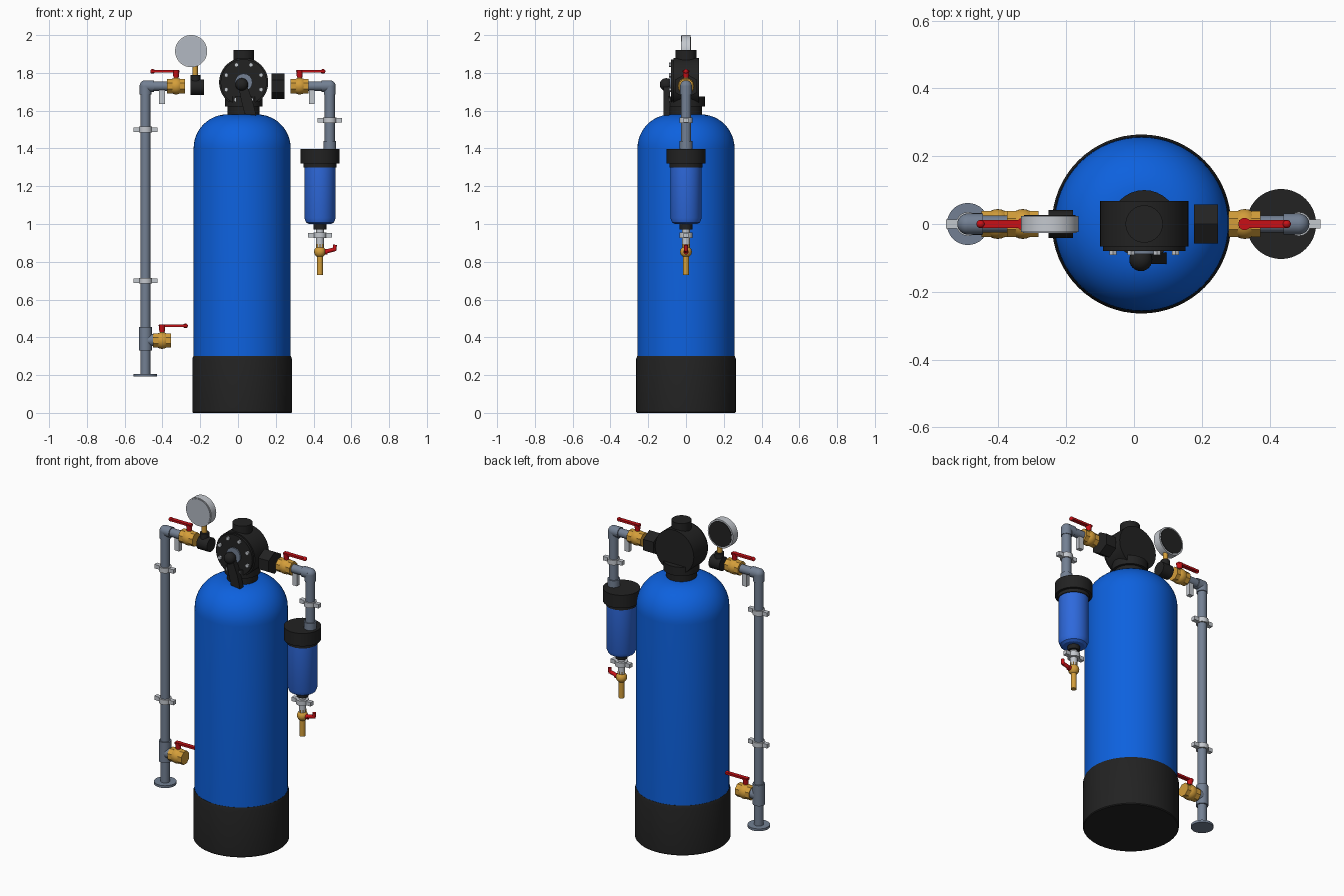
import bpy, bmesh, math
from mathutils import Vector, Matrix

cube = bpy.data.objects.get("Cube")
if cube:
    bpy.data.objects.remove(cube)


def material(name, r, g, b):
    lin = [((c / 255 + 0.055) / 1.055) ** 2.4 if c > 10 else c / 3294 for c in (r, g, b)] + [1]
    m = bpy.data.materials.new(name)
    m.use_nodes = True
    m.diffuse_color = lin
    m.node_tree.nodes["Principled BSDF"].inputs["Base Color"].default_value = lin
    return m


TANK = material("tank blue", 13, 97, 222)
BOWL = material("filter blue", 46, 105, 220)
BLACK = material("black plastic", 34, 34, 34)
GREY = material("slate pipe", 115, 128, 147)
LIGHT = material("light grey", 196, 200, 206)
DIAL = material("dial grey", 178, 184, 194)
BRASS = material("brass", 212, 158, 58)
RED = material("red handle", 200, 16, 22)


def finish(name, bm, mat):
    """Turn a bmesh into an object, smooth except at sharp corners."""
    bmesh.ops.recalc_face_normals(bm, faces=bm.faces)
    for f in bm.faces:
        f.smooth = True
    for e in bm.edges:
        e.smooth = e.calc_face_angle(0) < math.radians(32)
    me = bpy.data.meshes.new(name)
    bm.to_mesh(me)
    bm.free()
    me.materials.append(mat)
    ob = bpy.data.objects.new(name, me)
    bpy.context.collection.objects.link(ob)
    return ob


def rod(name, a, b, r, mat, r2=None, sides=32, roll=0):
    """Cylinder or cone between two points."""
    a, b = Vector(a), Vector(b)
    d = b - a
    bm = bmesh.new()
    bmesh.ops.create_cone(bm, cap_ends=True, segments=sides, radius1=r,
                          radius2=r if r2 is None else r2, depth=d.length)
    turn = d.to_track_quat('Z', 'Y').to_matrix().to_4x4() @ Matrix.Rotation(roll, 4, 'Z')
    bm.transform(Matrix.Translation((a + b) / 2) @ turn)
    return finish(name, bm, mat)


def ball(name, c, r, mat):
    bm = bmesh.new()
    bmesh.ops.create_uvsphere(bm, u_segments=24, v_segments=14, radius=r)
    bm.transform(Matrix.Translation(c))
    return finish(name, bm, mat)


def box(name, c, size, mat):
    bm = bmesh.new()
    bmesh.ops.create_cube(bm, size=1)
    bm.transform(Matrix.Translation(c) @ Matrix.Diagonal((*size, 1)))
    return finish(name, bm, mat)


def lathe(name, x, profile, mat, steps=64):
    """Spin a (radius, z) profile about a vertical axis at x."""
    bm = bmesh.new()
    vs = [bm.verts.new((r, 0, z)) for r, z in profile]
    es = [bm.edges.new(p) for p in zip(vs, vs[1:])]
    bmesh.ops.spin(bm, geom=vs + es, cent=(0, 0, 0), axis=(0, 0, 1),
                   angle=math.tau, steps=steps, use_duplicate=False)
    bmesh.ops.remove_doubles(bm, verts=bm.verts, dist=1e-4)
    bm.transform(Matrix.Translation((x, 0, 0)))
    return finish(name, bm, mat)


# Tank and base
TX = 0.022
dome = [(0.08 + 0.177 * math.cos(t), 1.4 + 0.18 * math.sin(t))
        for t in [i * math.pi / 24 for i in range(13)]]
lathe("tank", TX, [(0, 0.1), (0.257, 0.1)] + dome + [(0, 1.58)], TANK)
lathe("tank_base", TX, [(0, 0), (0.26, 0), (0.264, 0.005), (0.264, 0.285),
                        (0.258, 0.302), (0, 0.302)], BLACK)

# Control head
HX, HZ = 0.03, 1.75
rod("head_neck", (HX, 0, 1.57), (HX, 0, 1.63), 0.085, BLACK)
rod("head_flange", (HX, 0, 1.622), (HX, 0, 1.675), 0.1, BLACK)
rod("head_body", (HX, -0.066, HZ), (HX, 0.068, HZ), 0.13, BLACK, sides=48)
rod("head_cover", (HX, -0.08, HZ), (HX, -0.066, HZ), 0.122, BLACK, sides=48)
rod("head_cap", (HX, 0, 1.85), (HX, 0, 1.92), 0.055, BLACK)
rod("selector_ring", (HX, -0.088, HZ), (HX, -0.08, HZ), 0.046, GREY)
for i in range(8):
    t = math.pi / 8 + i * math.pi / 4
    x, z = HX + 0.1 * math.cos(t), HZ + 0.1 * math.sin(t)
    rod("cover_bolt", (x, -0.091, z), (x, -0.079, z), 0.012, LIGHT, sides=6)

# Selector lever: round knob with a widening paddle below it
ball("lever_knob", (0.02, -0.105, 1.738), 0.034, BLACK)
bm = bmesh.new()
outline = [(0.0, 1.74), (0.045, 1.74), (0.078, 1.65), (0.096, 1.575), (0.035, 1.582), (0.018, 1.65)]
face = bm.faces.new([bm.verts.new((x, -0.118, z)) for x, z in outline])
out = bmesh.ops.extrude_face_region(bm, geom=[face])
bmesh.ops.translate(bm, vec=(0, 0.034, 0),
                    verts=[v for v in out["geom"] if isinstance(v, bmesh.types.BMVert)])
finish("lever_paddle", bm, BLACK)

# Outlet union nut
PZ = 1.73
rod("union_nut", (0.177, 0, PZ), (0.247, 0, PZ), 0.067, BLACK, sides=6)

# Inlet elbow and pressure gauge
GX, GZ = -0.248, 1.915
rod("gauge_elbow", (-0.252, 0, PZ - 0.005), (-0.18, 0, PZ - 0.005), 0.041, BLACK)
rod("elbow_riser", (-0.225, 0, PZ), (-0.225, 0, 1.79), 0.026, BLACK)
rod("gauge_stem", (-0.227, 0, 1.78), (-0.227, 0, 1.84), 0.014, BRASS)
rod("gauge_rim", (GX, -0.024, GZ), (GX, 0.024, GZ), 0.085, LIGHT, sides=48)
rod("gauge_face", (GX, -0.027, GZ), (GX, -0.02, GZ), 0.079, DIAL, sides=48)
rod("gauge_back", (GX, 0.02, GZ), (GX, 0.027, GZ), 0.076, BLACK, sides=48)


def ball_valve(name, x, z, way):
    """Brass valve along x, its red handle pointing to way."""
    ball(name + "_body", (x, 0, z), 0.044, BRASS)
    for s in (-1, 1):
        rod(name + "_collar", (x + s * 0.02, 0, z), (x + s * 0.047, 0, z), 0.041, BRASS, sides=8,
            roll=math.pi / 8)
    rod(name + "_stem", (x, 0, z + 0.03), (x, 0, z + 0.06), 0.012, BRASS)
    rod(name + "_boss", (x, 0, z + 0.045), (x, 0, z + 0.082), 0.014, RED, r2=0.018)
    box(name + "_handle", (x + way * 0.055, 0, z + 0.078), (0.142, 0.024, 0.012), RED)
    ball(name + "_tip", (x + way * 0.124, 0, z + 0.078), 0.0125, RED)


def clamp(x, z):
    rod("clamp_ring", (x, 0, z - 0.015), (x, 0, z + 0.015), 0.035, LIGHT)
    box("clamp_tabs", (x, 0, z), (0.128, 0.026, 0.024), LIGHT)


def elbow(x, z, way):
    """Corner joining a pipe below to one running toward way."""
    ball("elbow_corner", (x, 0, z), 0.031, GREY)
    rod("elbow_socket", (x, 0, z), (x, 0, z - 0.045), 0.031, GREY)
    rod("elbow_socket", (x, 0, z), (x + way * 0.045, 0, z), 0.031, GREY)


# Inlet standpipe
LX = -0.49
rod("left_pipe", (LX, 0, 0.2), (LX, 0, PZ), 0.026, GREY)
rod("left_branch", (LX, 0, PZ), (-0.36, 0, PZ), 0.025, GREY)
elbow(LX, PZ, 1)
rod("pipe_foot", (LX, 0, 0.192), (LX, 0, 0.206), 0.062, GREY)
rod("pipe_tee", (LX, 0, 0.33), (LX, 0, 0.455), 0.034, GREY)
rod("tee_branch", (LX, 0, 0.385), (-0.435, 0, 0.385), 0.032, GREY)
ball_valve("inlet_valve", -0.328, PZ, -1)
ball_valve("drain_valve", -0.402, 0.383, 1)
for z in (0.7, 1.5):
    clamp(LX, z)

# Outlet pipe
RX = 0.486
rod("right_branch", (0.36, 0, PZ), (RX, 0, PZ), 0.025, GREY)
rod("right_pipe", (RX, 0, 1.39), (RX, 0, PZ), 0.027, GREY)
rod("right_socket", (RX, 0, 1.39), (RX, 0, 1.44), 0.034, GREY)
elbow(RX, PZ, -1)
ball_valve("outlet_valve", 0.326, PZ, 1)
clamp(RX, 1.55)
for x in (-0.402, 0.39):
    box("hanger_tab", (x, 0, 1.672), (0.03, 0.026, 0.076), LIGHT)

# Filter housing
FX = 0.434
lathe("filter_cap", FX, [(0, 1.3), (0.088, 1.3), (0.088, 1.32), (0.103, 1.32),
                         (0.103, 1.398), (0, 1.398)], BLACK)
lathe("filter_bowl", FX, [(0, 1.0), (0.06, 1.0), (0.074, 1.009), (0.083, 1.032),
                          (0.083, 1.305), (0, 1.305)], BOWL)
rod("filter_drain_nub", (FX, 0, 0.972), (FX, 0, 1.002), 0.034, BLACK)
rod("filter_drain_pipe", (FX, 0, 0.87), (FX, 0, 0.98), 0.02, LIGHT)
clamp(FX, 0.94)

# Filter drain tap
ball("tap_body", (FX, 0, 0.853), 0.031, BRASS)
rod("tap_collar", (FX, 0, 0.865), (FX, 0, 0.893), 0.021, BRASS, sides=8)
rod("tap_spout", (FX, 0, 0.73), (FX, 0, 0.85), 0.016, BRASS)
rod("tap_stem", (FX, 0, 0.853), (0.475, 0, 0.853), 0.014, RED)
rod("tap_handle", (0.468, 0, 0.855), (0.512, 0, 0.866), 0.011, RED)
rod("tap_lever", (0.51, 0, 0.858), (0.514, 0, 0.89), 0.01, RED)
